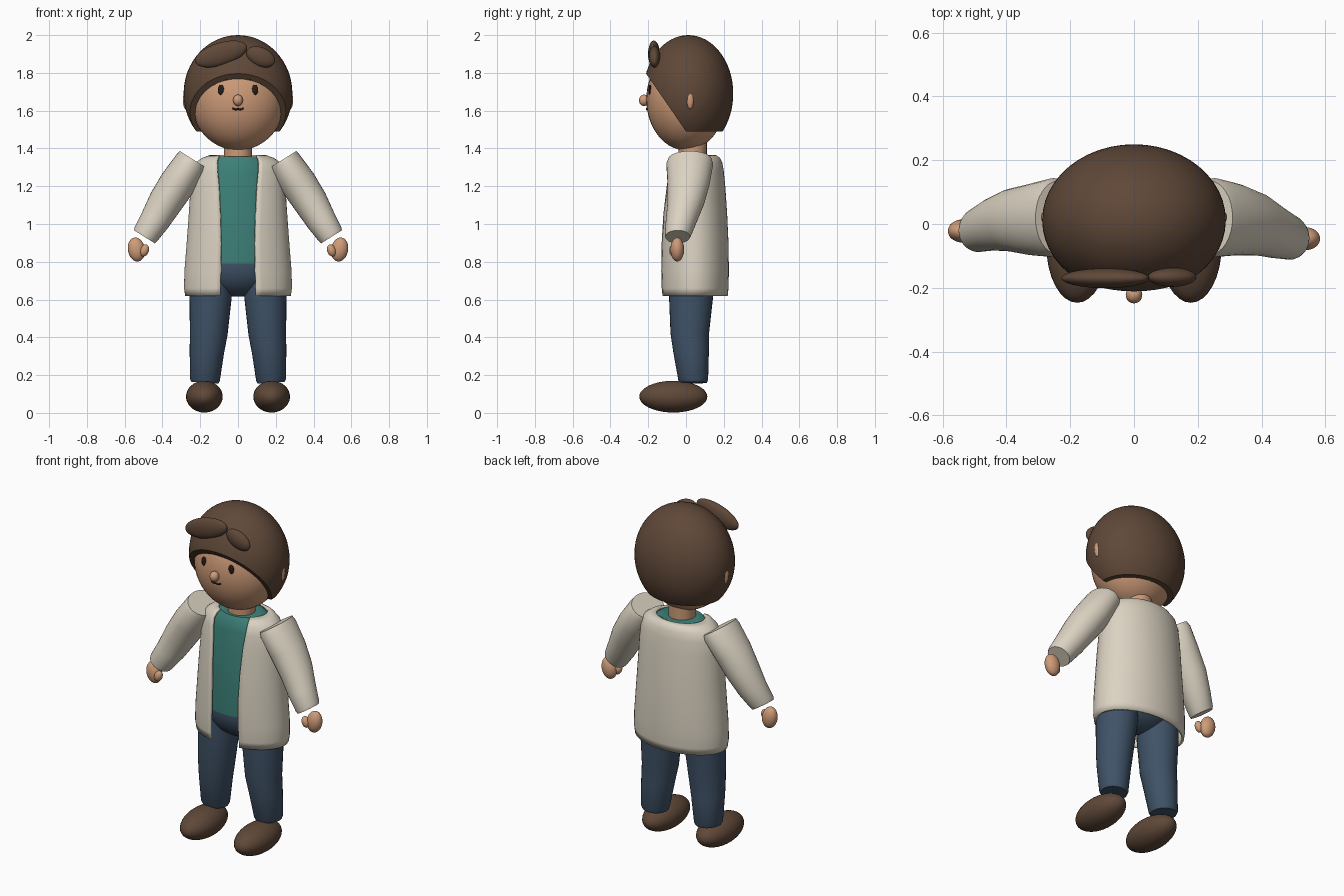
import bpy, bmesh, math
from mathutils import Vector, Matrix

if "Cube" in bpy.data.objects:
    bpy.data.objects.remove(bpy.data.objects["Cube"])


def material(name, rgb):
    m = bpy.data.materials.new(name)
    m.diffuse_color = (*rgb, 1)
    m.use_nodes = True
    m.node_tree.nodes["Principled BSDF"].inputs["Base Color"].default_value = m.diffuse_color
    return m


SKIN = material("skin", (0.62, 0.33, 0.19))
HAIR = material("brown", (0.115, 0.065, 0.04))
COAT = material("cream", (0.71, 0.65, 0.54))
SHIRT = material("teal", (0.045, 0.215, 0.185))
JEANS = material("denim", (0.05, 0.085, 0.135))
DARK = material("dark", (0.02, 0.013, 0.01))


def finish(name, bm, mat, angle=40):
    me = bpy.data.meshes.new(name)
    bm.to_mesh(me)
    bm.free()
    me.materials.append(mat)
    ob = bpy.data.objects.new(name, me)
    bpy.context.collection.objects.link(ob)
    bpy.ops.object.select_all(action='DESELECT')
    ob.select_set(True)
    bpy.context.view_layer.objects.active = ob
    bpy.ops.object.shade_smooth_by_angle(angle=math.radians(angle))
    return ob


def ellipsoid_mesh(center, radii, tilt=0, seg=32, rings=20):
    bm = bmesh.new()
    mat = (Matrix.Translation(center) @ Matrix.Rotation(math.radians(tilt), 4, 'Y')
           @ Matrix.Diagonal((*radii, 1)))
    bmesh.ops.create_uvsphere(bm, u_segments=seg, v_segments=rings, radius=1, matrix=mat)
    return bm


def ellipsoid(name, center, radii, mat, tilt=0, seg=32, rings=20):
    return finish(name, ellipsoid_mesh(center, radii, tilt, seg, rings), mat)


def loft(name, rings, mat, seg=32):
    """Capped tube through rings of (x, y, z, in-plane radius, depth radius)."""
    bm = bmesh.new()
    axis = (Vector(rings[-1][:3]) - Vector(rings[0][:3])).normalized()
    v = Vector((0, 1, 0))
    u = v.cross(axis).normalized()
    loops = []
    for x, y, z, ru, rv in rings:
        c = Vector((x, y, z))
        loops.append([bm.verts.new(c + u * ru * math.cos(a) + v * rv * math.sin(a))
                      for a in (2 * math.pi * k / seg for k in range(seg))])
    for a, b in zip(loops, loops[1:]):
        for k in range(seg):
            n = (k + 1) % seg
            bm.faces.new((a[k], a[n], b[n], b[k]))
    bm.faces.new(loops[0])
    bm.faces.new(loops[-1])
    bmesh.ops.recalc_face_normals(bm, faces=bm.faces)
    return finish(name, bm, mat)


def face_y(x, z):
    """Front surface of the head at x, z."""
    return -0.21 * math.sqrt(1 - (x / 0.25) ** 2 - ((z - 1.66) / 0.27) ** 2)


def stroke(name, points, width):
    """Thin drawn line lying on the face."""
    cu = bpy.data.curves.new(name, 'CURVE')
    cu.dimensions = '3D'
    cu.bevel_depth = width
    cu.bevel_resolution = 2
    cu.use_fill_caps = True
    sp = cu.splines.new('BEZIER')
    sp.bezier_points.add(len(points) - 1)
    for p, (x, z) in zip(sp.bezier_points, points):
        p.co = (x, face_y(x, z) - 0.001, z)
        p.handle_left_type = p.handle_right_type = 'AUTO'
    cu.materials.append(DARK)
    ob = bpy.data.objects.new(name, cu)
    bpy.context.collection.objects.link(ob)
    bpy.ops.object.select_all(action='DESELECT')
    ob.select_set(True)
    bpy.context.view_layer.objects.active = ob
    bpy.ops.object.convert(target='MESH')


# Head, neck and nose
ellipsoid("head", (0, 0, 1.66), (0.25, 0.21, 0.27), SKIN, seg=40, rings=28)
ellipsoid("nose", (0, -0.222, 1.655), (0.026, 0.027, 0.03), SKIN, seg=20, rings=12)
loft("neck", [(0, 0.035, 1.28, 0.075, 0.075), (0, 0.035, 1.44, 0.075, 0.075)], SKIN)

# Hair cap, trimmed level at the nape and slanted around the face
bm = ellipsoid_mesh((0, 0.012, 1.69), (0.288, 0.238, 0.31), seg=48, rings=32)
for normal in ((0, 0, 1), (0, 1.45, 1)):
    cut = bmesh.ops.bisect_plane(bm, geom=bm.verts[:] + bm.edges[:] + bm.faces[:],
                                 plane_co=(0, 0, 1.49), plane_no=normal, clear_inner=True)
    rim = [e for e in bm.edges if e.is_boundary]
    bmesh.ops.holes_fill(bm, edges=rim, sides=0)
bmesh.ops.recalc_face_normals(bm, faces=bm.faces)
finish("hair", bm, HAIR)
ellipsoid("fringe_large", (-0.09, -0.17, 1.9), (0.143, 0.031, 0.06), HAIR, tilt=-17)
ellipsoid("fringe_small", (0.12, -0.167, 1.885), (0.08, 0.03, 0.05), HAIR, tilt=24)

# Mouth
stroke("mouth", [(-0.03, 1.613), (-0.012, 1.606), (0, 1.609), (0.012, 1.606), (0.03, 1.613)], 0.0045)

# Shirt and hips
loft("shirt", [(0, 0.04, 0.79, 0.235, 0.158), (0, 0.04, 0.95, 0.235, 0.158),
               (0, 0.042, 1.15, 0.215, 0.145), (0, 0.045, 1.28, 0.195, 0.13),
               (0, 0.045, 1.33, 0.17, 0.12), (0, 0.045, 1.358, 0.13, 0.1)], SHIRT)
ellipsoid("hips", (0, 0.035, 0.785, ), (0.225, 0.152, 0.17), JEANS)

# Open coat: z, half width, centre y, half depth, half opening
profile = [(0.62, 0.28, 0.043, 0.178, 0.095), (0.66, 0.286, 0.043, 0.182, 0.095),
           (0.75, 0.284, 0.043, 0.184, 0.092), (0.9, 0.272, 0.043, 0.182, 0.09),
           (1.05, 0.261, 0.043, 0.175, 0.095), (1.2, 0.251, 0.046, 0.162, 0.102),
           (1.28, 0.242, 0.047, 0.153, 0.11), (1.325, 0.225, 0.048, 0.144, 0.112),
           (1.35, 0.19, 0.05, 0.13, 0.108), (1.366, 0.145, 0.05, 0.108, 0.1)]
bm = bmesh.new()
SEG = 48
grid = []
for z, rx, cy, ry, gap in profile:
    t0 = math.asin(gap / rx)
    angles = [t0 + (2 * math.pi - 2 * t0) * k / SEG for k in range(SEG + 1)]
    grid.append([bm.verts.new((rx * math.sin(t), cy - ry * math.cos(t), z)) for t in angles])
for a, b in zip(grid, grid[1:]):
    for k in range(SEG):
        bm.faces.new((a[k], a[k + 1], b[k + 1], b[k]))
coat = finish("coat", bm, COAT, 50)
solid = coat.modifiers.new("thickness", 'SOLIDIFY')
solid.thickness = 0.014
solid.offset = -1

# Paired parts
for side, s in (("left", -1), ("right", 1)):
    dy = -0.012 * s   # one arm swings slightly further forward
    ellipsoid(side + "_ear", (s * 0.275, 0.022, 1.655), (0.017, 0.02, 0.047), SKIN, seg=20, rings=12)
    ex, ez = 0.09, 1.71
    ellipsoid(side + "_eye", (s * ex, face_y(ex, ez), ez), (0.017, 0.008, 0.027), DARK, seg=20, rings=12)
    stroke(side + "_brow", [(s * 0.062, 1.764), (s * 0.09, 1.772), (s * 0.117, 1.761)], 0.005)
    # Trouser legs and shoes
    loft(side + "_leg", [(s * 0.14, 0.03, 0.74, 0.112, 0.118), (s * 0.145, 0.027, 0.62, 0.112, 0.117),
                         (s * 0.155, 0.02, 0.42, 0.1, 0.102), (s * 0.165, 0.027, 0.32, 0.091, 0.094),
                         (s * 0.175, 0.038, 0.175, 0.079, 0.079),
                         (s * 0.175, 0.039, 0.16, 0.072, 0.072)], JEANS)
    ellipsoid(side + "_shoe", (s * 0.178, -0.067, 0.086), (0.097, 0.18, 0.084), HAIR)
    # Sleeves with flat ends
    loft(side + "_sleeve", [(s * 0.238, 0.02, 1.342, 0.084, 0.115), (s * 0.252, 0.02, 1.317, 0.09, 0.124),
                            (s * 0.32, 0.014, 1.215, 0.096, 0.112), (s * 0.385, 0.006 + dy / 2, 1.115, 0.091, 0.098),
                            (s * 0.44, -0.012 + dy, 1.02, 0.08, 0.083),
                            (s * 0.488, -0.03 + dy, 0.945, 0.07, 0.07),
                            (s * 0.495, -0.032 + dy, 0.932, 0.065, 0.065)], COAT)
    # Hands and thumbs
    ellipsoid(side + "_hand", (s * 0.538, -0.034 + dy, 0.865), (0.045, 0.036, 0.064), SKIN, tilt=s * 10)
    ellipsoid(side + "_thumb", (s * 0.495, -0.055 + dy, 0.86), (0.023, 0.022, 0.033), SKIN,
              tilt=-s * 20, seg=20, rings=12)
